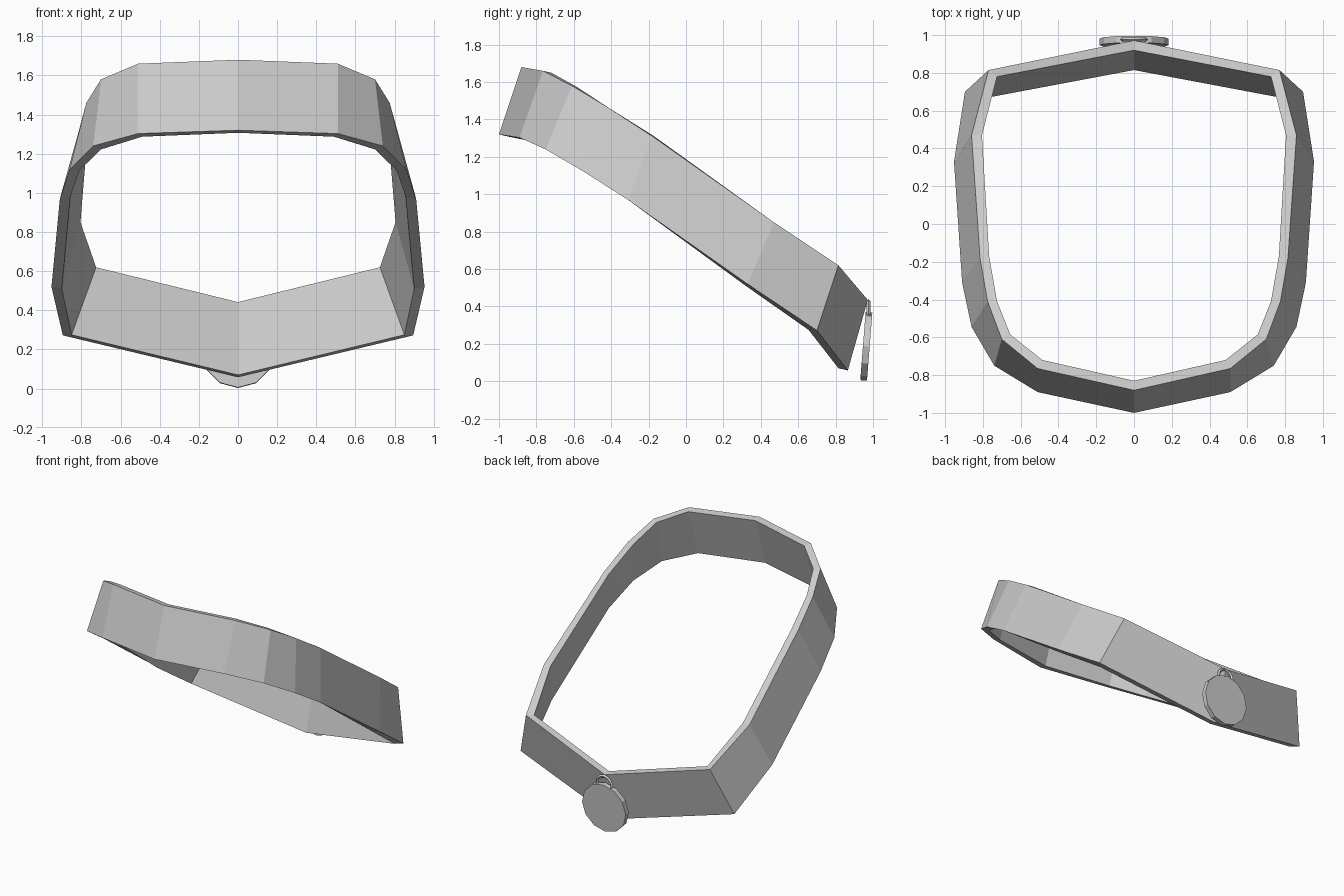
import bpy, bmesh, math
from mathutils import Matrix

if "Cube" in bpy.data.objects:
    bpy.data.objects.remove(bpy.data.objects["Cube"])

# Half outlines of the band, front centre to back centre
outer_top = [(0, -.88, 1.68), (.51, -.765, 1.66), (.70, -.61, 1.58), (.775, -.41, 1.46),
             (.815, -.18, 1.31), (.86, .47, .85), (.77, .815, .62), (0, .972, .435)]
outer_low = [(0, -1, 1.32), (.51, -.89, 1.303), (.74, -.75, 1.24), (.86, -.545, 1.12),
             (.91, -.31, .97), (.953, .33, .52), (.895, .70, .272), (0, .865, .058)]
inner_low = [(0, -.945, 1.307), (.49, -.845, 1.287), (.70, -.71, 1.222), (.81, -.525, 1.115),
             (.857, -.30, .98), (.90, .32, .51), (.85, .655, .275), (0, .815, .07)]
inner_top = [(0, -.83, 1.67), (.485, -.72, 1.65), (.655, -.585, 1.575), (.725, -.41, 1.46),
             (.767, -.17, 1.31), (.805, .47, .85), (.725, .78, .62), (0, .92, .442)]


def finish(name, bm):
    bmesh.ops.recalc_face_normals(bm, faces=bm.faces)
    me = bpy.data.meshes.new(name)
    bm.to_mesh(me)
    bm.free()
    ob = bpy.data.objects.new(name, me)
    bpy.context.collection.objects.link(ob)
    return ob


def full_loop(half):
    return half + [(-x, y, z) for x, y, z in half[-2:0:-1]]


# Collar band: four outlines bridged into a closed loop
bm = bmesh.new()
loops = [[bm.verts.new(p) for p in full_loop(h)]
         for h in (outer_top, outer_low, inner_low, inner_top)]
n = len(loops[0])
for k in range(4):
    a, b = loops[k], loops[(k + 1) % 4]
    for i in range(n):
        j = (i + 1) % n
        bm.faces.new((a[i], a[j], b[j], b[i]))
finish("collar_band", bm)

# Round tag hanging at the back, slightly tilted
bm = bmesh.new()
bmesh.ops.create_cone(bm, cap_ends=True, segments=12, radius1=.183, radius2=.183, depth=.036)
tag = finish("tag_disc", bm)
tag.matrix_world = (Matrix.Translation((0, .964, .187))
                    @ Matrix.Rotation(math.radians(90 - 4.5), 4, 'X'))

# Thin ring joining tag and band
bpy.ops.mesh.primitive_torus_add(major_segments=12, minor_segments=4, major_radius=.062,
                                 minor_radius=.011, location=(0, .976, .365),
                                 rotation=(math.pi / 2, 0, 0))
bpy.context.object.name = "tag_ring"
